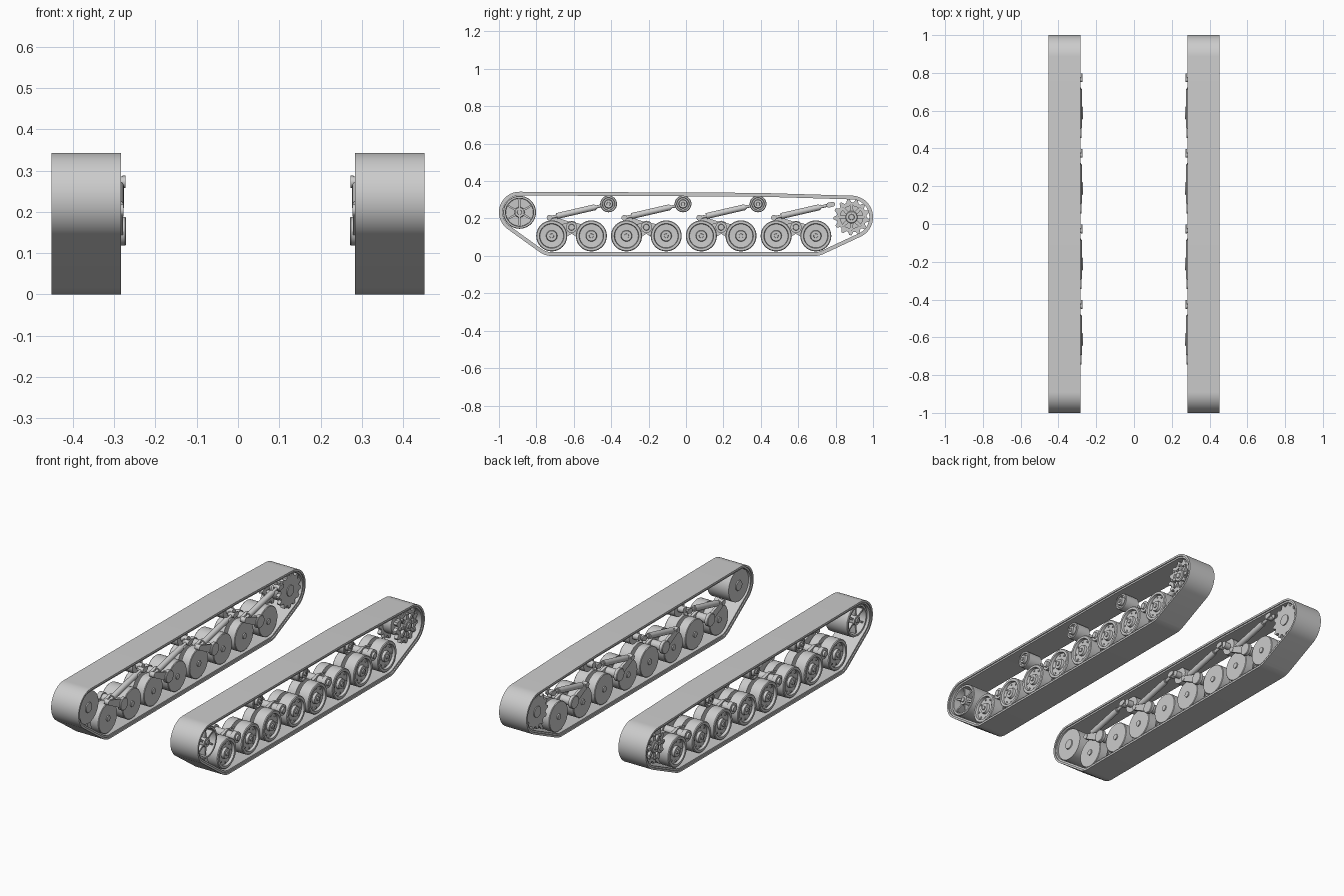
import bpy, bmesh, math
from mathutils import Vector, Matrix
from mathutils.geometry import convex_hull_2d

cube = bpy.data.objects.get("Cube")
if cube:
    bpy.data.objects.remove(cube)

steel = bpy.data.materials.new("light_grey_steel")
GREY = (0.6, 0.6, 0.6, 1)
steel.use_nodes = True
steel.diffuse_color = GREY
steel.node_tree.nodes["Principled BSDF"].inputs["Base Color"].default_value = GREY


def finish(name, bm):
    """Turn a bmesh into an object mirrored to the other side."""
    bmesh.ops.remove_doubles(bm, verts=bm.verts, dist=1e-5)
    bmesh.ops.recalc_face_normals(bm, faces=bm.faces)
    mesh = bpy.data.meshes.new(name)
    bm.to_mesh(mesh)
    bm.free()
    for p in mesh.polygons:
        p.use_smooth = True
    mesh.set_sharp_from_angle(angle=math.radians(32))
    mesh.materials.append(steel)
    obj = bpy.data.objects.new(name, mesh)
    bpy.context.scene.collection.objects.link(obj)
    obj.modifiers.new("Mirror", "MIRROR").use_mirror_merge = False
    return obj


def lathe(bm, profile, y, z, seg=40):
    """Revolve (x, radius) points around an axle along x."""
    rings = []
    for x, r in profile:
        rings.append([bm.verts.new((x, y + r * math.cos(a), z + r * math.sin(a)))
                      for a in (2 * math.pi * i / seg for i in range(seg))])
    for r0, r1 in zip(rings, rings[1:]):
        for i in range(seg):
            j = (i + 1) % seg
            bm.faces.new((r0[i], r0[j], r1[j], r1[i]))


def drum(bm, x0, x1, r, y, z, seg=24):
    lathe(bm, [(x0, 0), (x0, r), (x1, r), (x1, 0)], y, z, seg)


def band(bm, outer, inner, x0, x1):
    """Closed band between two matching (y, z) loops."""
    loops = [[bm.verts.new((x, *p)) for p in pts]
             for x, pts in ((x0, outer), (x1, outer), (x1, inner), (x0, inner))]
    n = len(outer)
    for k in range(4):
        a, b = loops[k], loops[(k + 1) % 4]
        for i in range(n):
            j = (i + 1) % n
            bm.faces.new((a[i], a[j], b[j], b[i]))


def link(bm, a, ra, b, rb, x0, x1):
    """Plate with rounded ends joining two (y, z) points."""
    pts = [(c[0] + r * math.cos(t), c[1] + r * math.sin(t))
           for c, r in ((a, ra), (b, rb))
           for t in (2 * math.pi * i / 24 for i in range(24))]
    hull = [pts[i] for i in convex_hull_2d([Vector(p) for p in pts])]
    lo, hi = ([bm.verts.new((x, *p)) for p in hull] for x in (x0, x1))
    bm.faces.new(lo)
    bm.faces.new(hi)
    for i in range(len(hull)):
        j = (i + 1) % len(hull)
        bm.faces.new((lo[i], lo[j], hi[j], hi[i]))


def rod(bm, a, b, r, seg=16):
    a, b = Vector(a), Vector(b)
    m = Matrix.Translation((a + b) / 2) @ (b - a).to_track_quat("Z", "Y").to_matrix().to_4x4()
    bmesh.ops.create_cone(bm, cap_ends=True, segments=seg, radius1=r, radius2=r,
                          depth=(b - a).length, matrix=m)


def polar(c, r, t):
    return (c[0] + r * math.cos(t), c[1] + r * math.sin(t))


IDLER, SPROCKET = (-0.89, 0.233), (0.885, 0.207)
BOGIES = [-0.612 + 0.4 * i for i in range(4)]
WHEEL_Z, WHEEL_R = 0.107, 0.083
ROLLERS = [-0.414, -0.016, 0.385]

# Track belt: wraps the end wheels, outer road wheels and last return roller
SUPPORTS = [(IDLER, 0.11), (SPROCKET, 0.115), ((-0.72, 0.107), 0.107),
            ((0.69, 0.107), 0.107), ((0.385, 0.278), 0.059)]


def belt(offset):
    return [polar(c, r - offset, 2 * math.pi * i / 64)
            for c, r in SUPPORTS for i in range(64)]


order = convex_hull_2d([Vector(p) for p in belt(0)])
for name, d0, d1, x0, x1 in (("track_outer_layer", 0, 0.011, 0.283, 0.452),
                             ("track_inner_layer", 0.010, 0.020, 0.289, 0.446)):
    bm = bmesh.new()
    o, i = belt(d0), belt(d1)
    band(bm, [o[k] for k in order], [i[k] for k in order], x0, x1)
    finish(name, bm)

# Bogies: paired road wheels on a rocking beam, with a pivot between them
for n, y in enumerate(BOGIES):
    pivot = (y, 0.153)
    beam, pin = bmesh.new(), bmesh.new()
    for side in (-0.106, 0.106):
        wy = y + side
        bm = bmesh.new()
        # Outer wheel with rim, recessed dish and hub cap
        lathe(bm, [(0.37, 0), (0.37, WHEEL_R), (0.432, WHEEL_R), (0.436, 0.079),
                   (0.436, 0.066), (0.422, 0.063), (0.420, 0.03), (0.434, 0.027),
                   (0.434, 0.012), (0.440, 0.011), (0.440, 0)], wy, WHEEL_Z)
        # Inner wheel
        lathe(bm, [(0.35, 0), (0.35, WHEEL_R), (0.302, WHEEL_R), (0.299, 0.08),
                   (0.299, 0.016), (0.294, 0.015), (0.294, 0)], wy, WHEEL_Z)
        drum(bm, 0.34, 0.38, 0.03, wy, WHEEL_Z)
        for k in range(8):
            drum(bm, 0.415, 0.426, 0.005, *polar((wy, WHEEL_Z), 0.053, math.pi * k / 4), 8)
        finish(f"road_wheel_{2 * n + (side > 0) + 1}", bm)
        link(beam, (wy, WHEEL_Z), 0.045, pivot, 0.03, 0.352, 0.368)
    finish(f"bogie_beam_{n + 1}", beam)
    lathe(pin, [(0.271, 0), (0.271, 0.032), (0.274, 0.035), (0.290, 0.035), (0.290, 0.024),
                (0.40, 0.024), (0.40, 0.03), (0.424, 0.03), (0.424, 0.017),
                (0.434, 0.015), (0.434, 0)], *pivot, 28)
    finish(f"bogie_pivot_{n + 1}", pin)

    # Crank arm and damper on the inner side
    low, high = (y - 0.118, 0.204), (y + 0.177, 0.272)
    bm = bmesh.new()
    link(bm, pivot, 0.024, low, 0.014, 0.279, 0.293)
    drum(bm, 0.277, 0.306, 0.015, *low, 16)
    finish(f"crank_arm_{n + 1}", bm)

    a, b = Vector((0.292, *low)), Vector((0.292, *high))
    bm = bmesh.new()
    rod(bm, a, b, 0.008)
    rod(bm, a.lerp(b, 0.13), a.lerp(b, 0.83), 0.016)
    rod(bm, a.lerp(b, 0.80), a.lerp(b, 0.85), 0.012)
    drum(bm, 0.277, 0.306, 0.013, *high, 16)
    finish(f"damper_{n + 1}", bm)
    bm = bmesh.new()
    link(bm, high, 0.014, (high[0] + 0.02, high[1] + 0.004), 0.012, 0.273, 0.280)
    link(bm, high, 0.014, (high[0] + 0.02, high[1] + 0.004), 0.012, 0.303, 0.310)
    finish(f"damper_mount_{n + 1}", bm)

# Return rollers under the upper run
for n, y in enumerate(ROLLERS):
    bm = bmesh.new()
    lathe(bm, [(0.295, 0), (0.295, 0.018), (0.33, 0.018), (0.33, 0.045), (0.412, 0.045),
               (0.415, 0.042), (0.415, 0.034), (0.406, 0.032), (0.406, 0.024),
               (0.422, 0.021), (0.422, 0.01), (0.428, 0.009), (0.428, 0)], y, 0.278, 32)
    finish(f"return_roller_{n + 1}", bm)

# Idler: wide rim, recessed dish, six ribs and a hub
bm = bmesh.new()
lathe(bm, [(0.294, 0), (0.294, 0.026), (0.299, 0.028), (0.299, 0.088), (0.43, 0.088),
           (0.434, 0.085), (0.434, 0.075), (0.39, 0.073), (0.388, 0.028),
           (0.432, 0.025), (0.432, 0.013), (0.438, 0.012), (0.438, 0)], *IDLER, 48)
finish("idler_wheel", bm)
bm = bmesh.new()
for k in range(6):
    t = math.pi * (k / 3 + 1 / 6)
    link(bm, polar(IDLER, 0.02, t), 0.006, polar(IDLER, 0.075, t), 0.004, 0.386, 0.424)
finish("idler_ribs", bm)

# Sprocket: open toothed ring outside, solid toothed disc inside
TEETH, STEPS = 13, (0.080, 0.080, 0.097, 0.097)


def toothed(scale):
    n = TEETH * len(STEPS)
    return [polar(SPROCKET, STEPS[i % 4] * scale, 2 * math.pi * i / n) for i in range(n)]


hole = [polar(SPROCKET, 0.06, 2 * math.pi * i / (TEETH * 4)) for i in range(TEETH * 4)]
centre = [SPROCKET] * (TEETH * 4)
bm = bmesh.new()
band(bm, toothed(1), hole, 0.402, 0.422)
finish("sprocket_outer_ring", bm)
bm = bmesh.new()
lo, hi = ([bm.verts.new((x, *p)) for p in toothed(1)] for x in (0.299, 0.319))
bm.faces.new(lo)
bm.faces.new(hi)
for i in range(len(lo)):
    j = (i + 1) % len(lo)
    bm.faces.new((lo[i], lo[j], hi[j], hi[i]))
finish("sprocket_inner_disc", bm)
bm = bmesh.new()
for k in range(8):
    t = math.pi * k / 4
    link(bm, polar(SPROCKET, 0.025, t), 0.010, polar(SPROCKET, 0.064, t), 0.008, 0.404, 0.426)
    drum(bm, 0.42, 0.432, 0.007, *polar(SPROCKET, 0.064, t), 10)
finish("sprocket_spokes", bm)
bm = bmesh.new()
lathe(bm, [(0.294, 0), (0.294, 0.03), (0.310, 0.03), (0.310, 0.066), (0.37, 0.066),
           (0.37, 0.033), (0.43, 0.033), (0.434, 0.029), (0.434, 0.016),
           (0.440, 0.014), (0.440, 0)], *SPROCKET, 36)
finish("sprocket_hub", bm)
